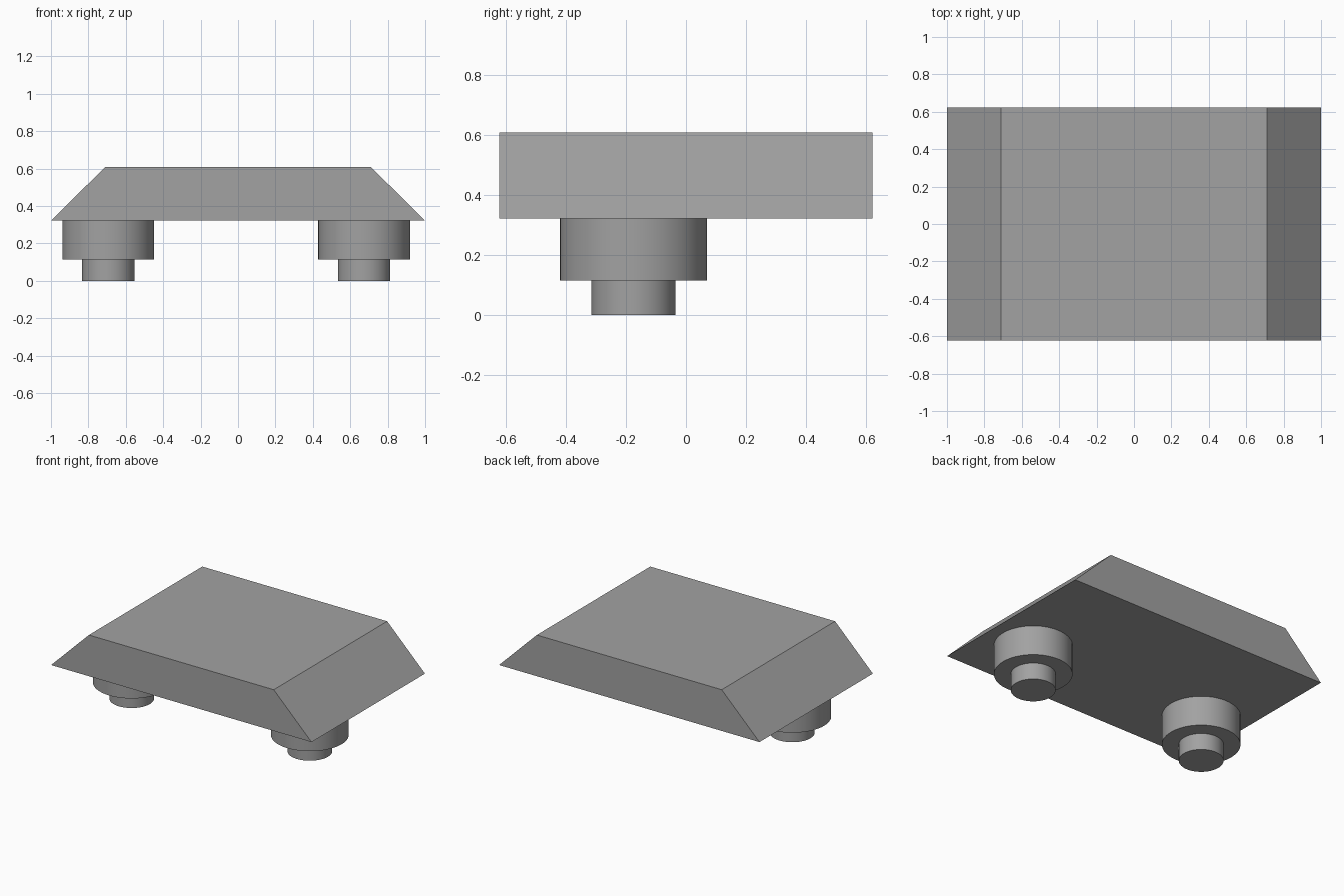
import bpy, bmesh
from mathutils import Matrix

if "Cube" in bpy.data.objects:
    bpy.data.objects.remove(bpy.data.objects["Cube"])

grey = bpy.data.materials.new("mid grey")
grey.diffuse_color = (0.36, 0.36, 0.36, 1)
grey.use_nodes = True
grey.node_tree.nodes["Principled BSDF"].inputs["Base Color"].default_value = grey.diffuse_color


def add_object(name, bm):
    bmesh.ops.recalc_face_normals(bm, faces=bm.faces)
    mesh = bpy.data.meshes.new(name)
    bm.to_mesh(mesh)
    bm.free()
    mesh.materials.append(grey)
    ob = bpy.data.objects.new(name, mesh)
    bpy.context.collection.objects.link(ob)
    return ob


# Body: trapezoid profile swept from front to back
BASE, TOP, HALF_DEPTH = 0.322, 0.608, 0.622
bm = bmesh.new()
profile = [(-1, BASE), (1, BASE), (0.71, TOP), (-0.71, TOP)]
face = bm.faces.new([bm.verts.new((x, -HALF_DEPTH, z)) for x, z in profile])
swept = bmesh.ops.extrude_face_region(bm, geom=[face])["geom"]
bmesh.ops.translate(bm, vec=(0, 2 * HALF_DEPTH, 0),
                    verts=[v for v in swept if isinstance(v, bmesh.types.BMVert)])
add_object("body", bm)


# Stepped round feet
def cylinder(name, x, y, z0, z1, radius):
    bm = bmesh.new()
    bmesh.ops.create_cone(bm, cap_ends=True, segments=64, radius1=radius, radius2=radius,
                          depth=z1 - z0, matrix=Matrix.Translation((x, y, (z0 + z1) / 2)))
    ob = add_object(name, bm)
    bpy.ops.object.select_all(action='DESELECT')
    bpy.context.view_layer.objects.active = ob
    ob.select_set(True)
    bpy.ops.object.shade_smooth_by_angle()


for side, x in (("left", -0.694), ("right", 0.674)):
    cylinder(side + "_foot_collar", x, -0.175, 0.115, BASE, 0.245)
    cylinder(side + "_foot_tip", x, -0.175, 0, 0.115, 0.14)
